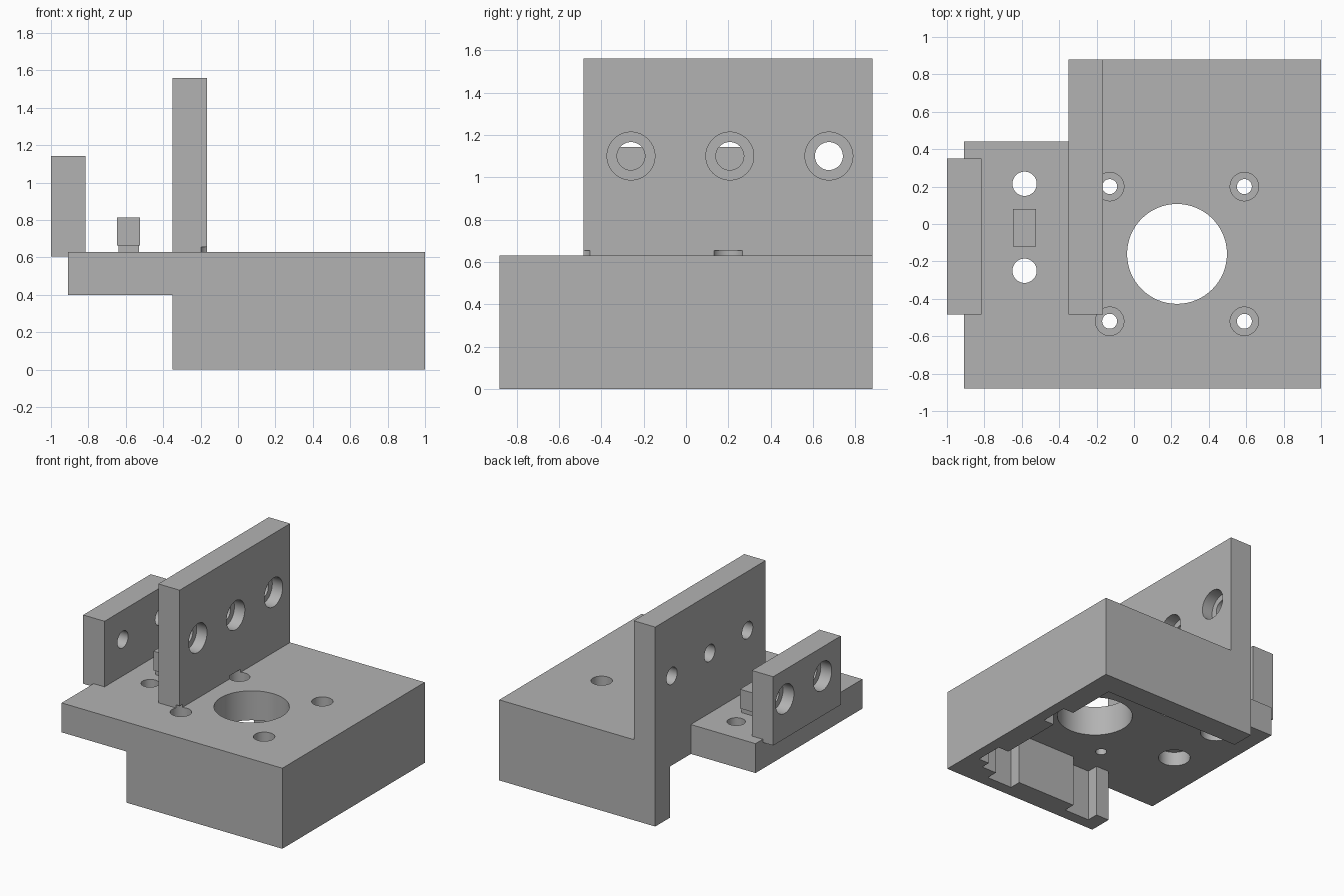
import bpy
import bmesh
from math import pi
from mathutils import Matrix, Vector

default = bpy.data.objects.get("Cube")
if default:
    bpy.data.objects.remove(default, do_unlink=True)

grey = bpy.data.materials.new("plain grey")
grey.use_nodes = True
colour = (0.45, 0.45, 0.45, 1)
grey.diffuse_color = colour
grey.node_tree.nodes["Principled BSDF"].inputs["Base Color"].default_value = colour


def add_object(name, bm):
    mesh = bpy.data.meshes.new(name)
    bm.to_mesh(mesh)
    bm.free()
    mesh.materials.append(grey)
    obj = bpy.data.objects.new(name, mesh)
    bpy.context.collection.objects.link(obj)
    return obj


def box(name, x, y, z):
    """Box from (min, max) ranges on each axis."""
    bm = bmesh.new()
    bmesh.ops.create_cube(bm, size=1)
    low, high = (Vector(c) for c in zip(x, y, z))
    bmesh.ops.scale(bm, vec=high - low, verts=bm.verts)
    bmesh.ops.translate(bm, vec=(low + high) / 2, verts=bm.verts)
    return add_object(name, bm)


def rod(axis, u, v, start, end, radius):
    """Cutting cylinder along x (u, v = y, z) or along z (u, v = x, y)."""
    mid = (start + end) / 2
    place = Matrix.Translation((u, v, mid))
    if axis == "x":
        place = Matrix.Translation((mid, u, v)) @ Matrix.Rotation(pi / 2, 4, "Y")
    bm = bmesh.new()
    bmesh.ops.create_cone(bm, cap_ends=True, segments=64, radius1=radius,
                          radius2=radius, depth=end - start, matrix=place)
    return add_object("cutter", bm)


def combine(target, tool, operation="DIFFERENCE"):
    """Bake one boolean into the target and discard the tool."""
    mod = target.modifiers.new("boolean", "BOOLEAN")
    mod.operation, mod.object, mod.solver = operation, tool, "EXACT"
    graph = bpy.context.evaluated_depsgraph_get()
    mesh = bpy.data.meshes.new_from_object(target.evaluated_get(graph))
    target.modifiers.clear()
    target.data = mesh
    bpy.data.objects.remove(tool, do_unlink=True)


# Main block, hollowed from below and open on its right side
body = box("mount_body", (-0.35, 1), (-0.88, 0.88), (0, 0.63))
combine(body, box("cutter", (-0.5, 0.825), (-0.70, 0.70), (-0.1, 0.4)))

# Screw grooves in the pocket walls
screw_x, screw_y = (-0.13, 0.59), (-0.52, 0.20)
groove = 0.108
for x in screw_x:
    combine(body, box("cutter", (x - groove, x + groove), (-0.79, -0.5), (-0.1, 0.4)))
for y in screw_y:
    combine(body, box("cutter", (0.6, 0.915), (y - groove, y + groove), (-0.1, 0.4)))

# Side plate and tall wall
combine(body, box("side_plate", (-0.91, -0.2), (-0.88, 0.44), (0.4, 0.63)), "UNION")
combine(body, box("tall_wall", (-0.35, -0.165), (-0.485, 0.88), (0.5, 1.56)), "UNION")

# Large bore and four recessed screw holes
combine(body, rod("z", 0.23, -0.16, 0.3, 0.8, 0.267))
for x in screw_x:
    for y in screw_y:
        combine(body, rod("z", x, y, 0.3, 0.6, 0.04))
        combine(body, rod("z", x, y, 0.52, 0.655, 0.076))

# Side plate holes, recessed from below
for y in (-0.25, 0.215):
    combine(body, rod("z", -0.585, y, 0.3, 0.8, 0.065))
    combine(body, rod("z", -0.585, y, 0.3, 0.51, 0.113))

# Tall wall holes, recessed from the left
for y in (-0.26, 0.207, 0.675):
    combine(body, rod("x", y, 1.1, -0.5, 0, 0.066))
    combine(body, rod("x", y, 1.1, -0.255, 0, 0.113))

# Small clamp wall with holes recessed from the right
clamp = box("clamp_wall", (-1, -0.815), (-0.485, 0.35), (0.605, 1.143))
for y in (-0.26, 0.207):
    combine(clamp, rod("x", y, 0.915, -1.2, -0.7, 0.066))
    combine(clamp, rod("x", y, 0.915, -1.2, -0.905, 0.113))

# Stepped key between the plate holes
key = box("key_block", (-0.648, -0.523), (-0.12, 0.08), (0.665, 0.815))
stem = box("key_stem", (-0.638, -0.53), (-0.11, 0.07), (0.6, 0.7))
combine(key, stem, "UNION")

# Smooth bores, sharp edges
bpy.ops.object.select_all(action="DESELECT")
for obj in (body, clamp, key):
    obj.select_set(True)
bpy.context.view_layer.objects.active = body
bpy.ops.object.shade_smooth_by_angle(angle=pi / 6)
